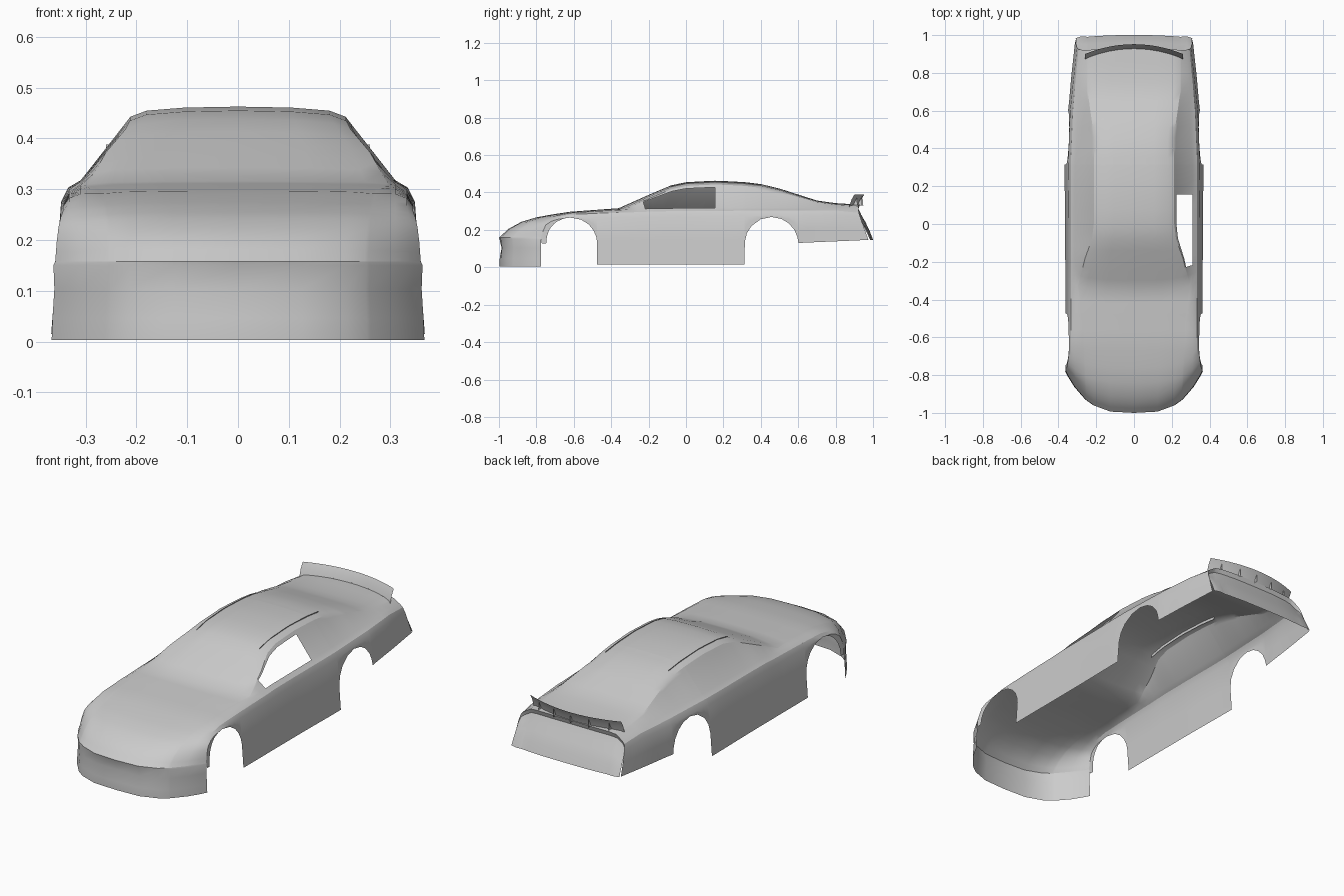
import bpy, bmesh, math

cube = bpy.data.objects.get("Cube")
if cube:
    bpy.data.objects.remove(cube)

paint = bpy.data.materials.new("body grey")
paint.use_nodes = True
GREY = (0.6, 0.6, 0.6, 1)
paint.diffuse_color = GREY
paint.node_tree.nodes["Principled BSDF"].inputs["Base Color"].default_value = GREY


def curve(*pts):
    """Piecewise linear function of the distance along the car."""
    def value(y):
        if y <= pts[0][0]:
            return pts[0][1]
        for (a, va), (b, vb) in zip(pts, pts[1:]):
            if y <= b:
                return va + (vb - va) * (y - a) / (b - a)
        return pts[-1][1]
    return value


def build(name, verts, faces, skip=None, angle=28):
    mesh = bpy.data.meshes.new(name)
    mesh.from_pydata(verts, [], faces)
    bm = bmesh.new()
    bm.from_mesh(mesh)
    if skip:
        doomed = [f for f in bm.faces if skip(f)]
        bmesh.ops.delete(bm, geom=doomed, context='FACES')
    bmesh.ops.remove_doubles(bm, verts=bm.verts, dist=0.0004)
    bmesh.ops.dissolve_degenerate(bm, edges=bm.edges, dist=0.0002)
    bm.to_mesh(mesh)
    bm.free()
    mesh.materials.append(paint)
    obj = bpy.data.objects.new(name, mesh)
    bpy.context.collection.objects.link(obj)
    bpy.ops.object.select_all(action='DESELECT')
    obj.select_set(True)
    bpy.context.view_layer.objects.active = obj
    bpy.ops.object.shade_smooth_by_angle(angle=math.radians(angle))
    return obj


def sheet(name, rows, skip=None, angle=28):
    n = len(rows[0])
    faces = [(i * n + j, i * n + j + 1, (i + 1) * n + j + 1, (i + 1) * n + j)
             for i in range(len(rows) - 1) for j in range(n - 1)]
    return build(name, [p for r in rows for p in r], faces, skip, angle)


def mirrored(half):
    return [(-x, y, z) for x, y, z in reversed(half[1:])] + half


# Long curves of the body
top = curve((-1, .158), (-.95, .205), (-.88, .243), (-.8, .267), (-.72, .282),
            (-.62, .297), (-.36, .316), (-.2, .387), (-.08, .438), (0, .455),
            (.15, .463), (.3, .457), (.4, .445), (.5, .421), (.6, .389),
            (.7, .357), (.8, .343), (.93, .335))
belt = curve((-1, .158), (-.95, .198), (-.88, .234), (-.8, .258), (-.72, .275),
             (-.62, .291), (-.36, .308), (-.2, .315), (.3, .318), (.8, .318), (.93, .305))
roof_edge = curve((-1, .25), (-.5, .27), (-.36, .295), (-.2, .26), (-.08, .222),
                  (0, .213), (.45, .21), (.7, .245))
edge_drop = curve((-1, 0), (-.8, .005), (-.36, .006), (-.08, .02), (.45, .02), (.7, .008))
base_x = curve((-1, .31), (.3, .31), (.93, .28))
width = curve((-1, .36), (-.72, .345), (0, .345), (.3, .349), (.6, .338), (.93, .302))
shoulder = curve((-1, 0), (-.62, .025), (-.3, .045), (.2, .045), (.45, .04))
sweep = curve((-1, .235), (-.95, .2), (-.88, .145), (-.8, .09), (-.72, .04), (-.62, 0),
              (-.47, 0), (-.36, .07), (-.2, .05), (-.08, .02), (0, 0), (.75, 0), (.93, -.045))
lean = curve((.65, 0), (.93, .38))


def lower_edge(y):
    """Sill height with the two wheel arches."""
    for mid, r in ((-.615, .14), (.457, .143)):
        if abs(y - mid) < r:
            return .126 + math.sqrt(r * r - (y - mid) ** 2)
    if y < -.7:
        return .126
    return .015 if y < .4 else .13 + .05 * (y - .6)


def rib(y0):
    t, b, e, bx, w = top(y0), belt(y0), roof_edge(y0), base_x(y0), width(y0)
    d, s = edge_drop(y0), shoulder(y0)
    ze, zw = t - d, b - s
    pts = [(0, t), (e * .5, t - d * .1), (e * .85, t - d * .4), (e, ze),
           (e + (bx - e) * .12, ze + (b - ze) * .12), (bx, b),
           (bx + (w - bx) * .65, b - s * .35), (w, zw)]

    def place(x, z):
        y = y0 + sweep(y0) * min(x / .365, 1) ** 3.3 + lean(y0) * (t - z)
        return (x, y, z)
    edge_y = place(w, zw)[1]
    low = min(lower_edge(edge_y), zw)
    for f in (.5, 1):
        z = zw + (low - zw) * f
        pts.append((w + .075 * (zw - z), z))
    return mirrored([place(x, z) for x, z in pts])


stations = [-1, -.975, -.95, -.915, -.88, -.84, -.8, -.76, -.72, -.67, -.62, -.56,
            -.52, -.495, -.48, -.4752, -.4748, -.42, -.36, -.3, -.25, -.2, -.14, -.08,
            -.04, 0, .075, .155, .23, .3138, .3142, .325, .35, .4, .457, .51, .55, .58,
            .595, .602, .65, .7, .75, .8, .86, .93]
ribs = [rib(y) for y in stations]

# Body shell, open underneath, with one open side window
PILLAR_COLUMN = 13
per_row = len(ribs[0]) - 1
open_rows = range(stations.index(-.25), stations.index(.155))
sheet("body_shell", ribs,
      lambda f: f.index % per_row == PILLAR_COLUMN and f.index // per_row in open_rows)

# Front bumper hangs from the nose line
nose = ribs[0][2:-2]
rows = []
for f, inset, flare in ((0, .004, 1.02), (.28, .004, 1.015), (.65, .014, 1.005),
                        (.95, .003, 1.01), (1, 0, 1)):
    rows.append([(x * flare, y + inset * (1 - abs(x) / .4), .003 + (z - .003) * f)
                 for x, y, z in nose])
sheet("front_bumper", rows)

# Rear fascia drops from the trunk edge
tail = ribs[-1][2:-2]
rows = []
for f, out in ((0, 0), (.12, -.008), (.3, .008), (.5, .03), (.75, .052), (1, .07)):
    row = []
    for x, y, z in tail:
        side = max(0, (abs(x) - .28) / .03)
        drop = (z - .147) * f
        step = out if side <= 0 else out * (1 - min(side, 1)) + drop * .38 * min(side, 1)
        row.append((x + math.copysign(.075 * drop * min(side, 1), x), y + step, z - drop))
    rows.append(row)
sheet("rear_fascia", rows)

# Curved spoiler blade with braces behind it
def blade_y(x):
    return .872 + .052 * (1 - (x / .26) ** 2)


xs = [-.26 + .52 * i / 12 for i in range(13)]
blade = []
for dy, z in ((.028, .388), (.012, .36), (0, .322)):
    blade.append([(x, blade_y(x) + dy, z) for x in xs])
sheet("spoiler", list(reversed(blade)))
for i in range(5):
    x = -.2 + .1 * i
    y = blade_y(x)
    build("spoiler_brace", [(x, y, .33), (x, y + .02, .372), (x, y + .024, .33)], [(0, 1, 2)])

# Thin roof strips, one per side
for side in (-1, 1):
    ys = [-.08 + .48 * i / 10 for i in range(11)]
    strip = []
    for lift in (-.015, .004):
        strip.append([(side * .18, y, top(y) - edge_drop(y) * .4 + lift) for y in ys])
    sheet("roof_strip", strip)

# Return flange at the back of the open window
a, b = ribs[stations.index(.155)][PILLAR_COLUMN:PILLAR_COLUMN + 2]
sheet("window_flange", [[a, b], [(x - .008, y + .015, z) for x, y, z in (a, b)]])
